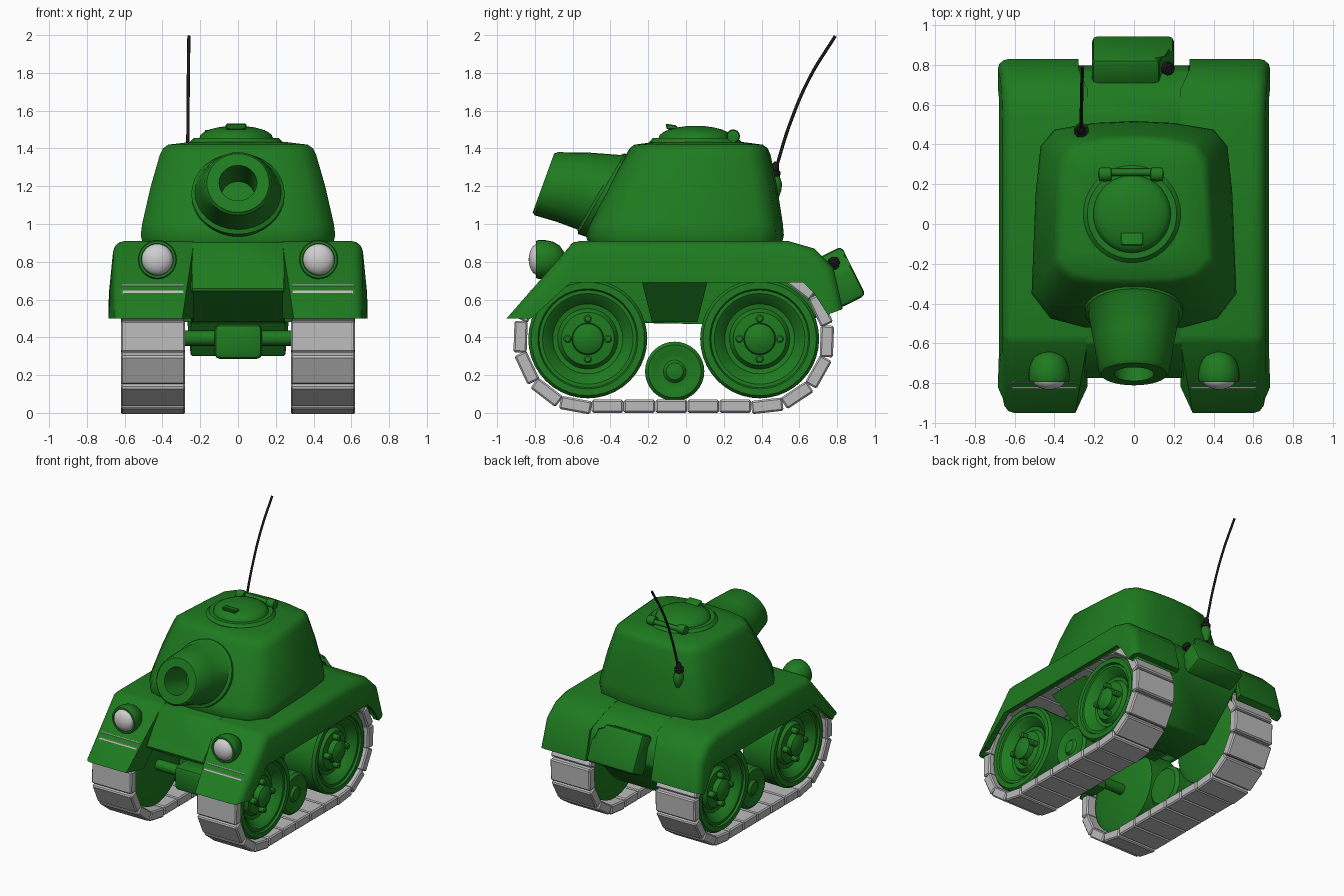
import bpy, bmesh, math
from mathutils import Matrix, Vector

if "Cube" in bpy.data.objects:
    bpy.data.objects.remove(bpy.data.objects["Cube"])


def material(name, rgb):
    m = bpy.data.materials.new(name)
    m.diffuse_color = (*rgb, 1)
    m.use_nodes = True
    m.node_tree.nodes["Principled BSDF"].inputs["Base Color"].default_value = m.diffuse_color
    return m


GREEN = material("army_green", (0.013, 0.197, 0.014))
GREY = material("track_grey", (0.5, 0.5, 0.5))
BLACK = material("black_rubber", (0.01, 0.01, 0.01))
LENS = material("lamp_lens", (0.62, 0.62, 0.62))


def finish(name, bm, mat, mirror=False, angle=35):
    bmesh.ops.recalc_face_normals(bm, faces=bm.faces)
    me = bpy.data.meshes.new(name)
    bm.to_mesh(me)
    bm.free()
    me.materials.append(mat)
    me.shade_smooth()
    me.set_sharp_from_angle(angle=math.radians(angle))
    ob = bpy.data.objects.new(name, me)
    bpy.context.collection.objects.link(ob)
    if mirror:
        ob.modifiers.new("mirror", 'MIRROR').use_mirror_merge = False
    return ob


def loft(bm, rings, cap=True):
    """Skin a list of equal closed rings."""
    vs = [[bm.verts.new(p) for p in r] for r in rings]
    for a, b in zip(vs, vs[1:]):
        n = len(a)
        for i in range(n):
            bm.faces.new((a[i], a[(i + 1) % n], b[(i + 1) % n], b[i]))
    if cap:
        bm.faces.new(vs[0])
        bm.faces.new(vs[-1])


def lathe(bm, profile, center, axis, n=32):
    """Turn (radius, height) points about an axis."""
    q = Vector(axis).to_track_quat('Z', 'Y')
    ring = lambda r, h: [Vector(center) + q @ Vector((max(r, .002) * math.cos(t), max(r, .002) * math.sin(t), h))
                         for t in (math.tau * i / n for i in range(n))]
    loft(bm, [ring(r, h) for r, h in profile])


def turned(name, profile, center, axis, mat, mirror=False, n=32):
    bm = bmesh.new()
    lathe(bm, profile, center, axis, n)
    return finish(name, bm, mat, mirror)


def prism(pts, x0, x1):
    bm = bmesh.new()
    loft(bm, [[(x, u, v) for u, v in pts] for x in (x0, x1)])
    return bm


def bevel(bm, width, seg=2, pick=lambda e: True):
    edges = [e for e in bm.edges if pick(e)]
    bmesh.ops.bevel(bm, geom=edges, offset=width, segments=seg, profile=0.5, affect='EDGES')


def dome(r, h, z0=0, n=6):
    return [(r * math.cos(i * math.pi / 2 / n), z0 + h * math.sin(i * math.pi / 2 / n)) for i in range(n + 1)]


# Central hull between the tracks, a little wider at the tail
hull = prism([(-.60, .905), (-.78, .65), (-.50, .48), (.10, .48), (.18, .30), (.52, .30),
              (.80, .64), (.77, .76), (.68, .86), (.55, .905)], -.25, .25)
for v in hull.verts:
    if v.co.y > .6:
        v.co.x *= 1.14
bevel(hull, .01, 1)
finish("hull", hull, GREEN)

# Fenders: beveled side bodies with a hollow wheel well
bm = prism([(-.95, .50), (-.60, .90), (-.56, .91), (.54, .91), (.68, .87), (.78, .77), (.83, .55),
            (.75, .52), (.68, .63), (.62, .69), (-.61, .69), (-.82, .50)], .235, .685)
outer = lambda c: c.x > .6 and (c.z > .75 or c.y < -.9 or c.y > .8)
bevel(bm, .055, 3, lambda e: all(outer(v.co) for v in e.verts))
for v in bm.verts:
    c = v.co
    if c.x > .5:
        c.x -= max(0, c.z - .62) * .1
        if c.y < -.85:
            c.x -= .025
    elif c.y < -.9:
        c.x += .06
    elif c.y > .7:
        c.x += .045
fender = finish("fenders", bm, GREEN)
well = finish("wheel_well_cutter", prism([(-.92, .47), (-.90, .505), (-.61, .82), (-.56, .85), (.52, .85),
              (.64, .82), (.73, .74), (.78, .60), (.78, .40), (-.90, .40)], .275, .637), GREEN)
well.hide_render = True
well.hide_viewport = True
cut = fender.modifiers.new("well", 'BOOLEAN')
cut.operation, cut.object, cut.solver = 'DIFFERENCE', well, 'EXACT'
fender.modifiers.new("mirror", 'MIRROR').use_mirror_merge = False

# Wedge brackets above the small wheels
bm = bmesh.new()
loft(bm, [[(.24, -.24, .72), (.56, -.24, .72), (.56, .12, .72), (.24, .12, .72)],
          [(.24, -.18, .48), (.34, -.18, .48), (.34, .06, .48), (.24, .06, .48)]])
finish("suspension_brackets", bm, GREEN, True)

# Turret: rounded trapezoid sections lofted upward
BASE = [(0, -.53), (.25, -.52), (.42, -.475), (.515, -.35), (.495, .15), (.47, .39), (.40, .475), (.2, .508), (0, .518)]
TOP = [(0, -.31), (.20, -.305), (.33, -.275), (.41, -.19), (.39, .12), (.37, .33), (.31, .405), (.17, .435), (0, .445)]


def section(t, s, z):
    half = [Vector(a).lerp(Vector(b), t) for a, b in zip(BASE, TOP)]
    full = half + [Vector((-p.x, p.y)) for p in half[-2:0:-1]]
    return [(p.x * s, (p.y - .06) * s + .06, z) for p in full]


bm = bmesh.new()
loft(bm, [section(0, .98, .90), section(0, 1, .94), section(.07, 1, 1.0), section(.55, 1.01, 1.2),
          section(.96, 1, 1.365), section(1, .97, 1.40), section(1, .90, 1.42), section(1, .6, 1.435)])
finish("turret", bm, GREEN, angle=45)


# Gun: tilted rings from the sloped mantlet to the hollow muzzle
def gun_ring(y, z, r, tilt, n=32):
    t = math.radians(tilt)
    return [(r * math.cos(a), y + r * math.sin(a) * math.sin(t), z + r * math.sin(a) * math.cos(t))
            for a in (math.tau * i / n for i in range(n))]


bm = bmesh.new()
loft(bm, [gun_ring(-.36, 1.13, .245, 30), gun_ring(-.448, 1.16, .247, 30), gun_ring(-.46, 1.168, .228, 30),
          gun_ring(-.60, 1.195, .202, 25), gun_ring(-.74, 1.213, .178, 20), gun_ring(-.755, 1.217, .165, 20),
          gun_ring(-.755, 1.217, .10, 20), gun_ring(-.50, 1.14, .09, 20)])
finish("gun", bm, GREEN)

# Hatch with hinge bar and handle
turned("hatch", [(.245, 1.41), (.245, 1.435), (.225, 1.455), (.205, 1.455)] + dome(.195, .065, 1.455),
       (-.01, .05, 0), (0, 0, 1), GREEN, n=36)
bm = bmesh.new()
lathe(bm, [(.018, -.15), (.018, .15)], (-.015, .26, 1.465), (1, 0, 0), 12)
for x in (-.145, .115):
    lathe(bm, [(0, -.035)] + [(.032, -.03), (.036, 0), (.032, .03)] + [(0, .035)], (x, .25, 1.465), (1, 0, 0), 14)
finish("hatch_hinge", bm, GREEN)
handle = prism([(-.11, 1.532), (-.10, 1.50), (-.04, 1.50), (-.05, 1.522)], -.065, .045)
bevel(handle, .006, 1)
finish("hatch_handle", handle, GREEN)

# Headlamps
turned("lamp_housings", [(.082, .125), (.085, .14), (.098, .14), (.103, .125), (.103, .09), (.095, .05),
                         (.075, .015), (.04, -.01), (0, -.02)], (.427, -.655, .812), (0, -1, 0), GREEN, True, 28)
turned("lamp_lenses", dome(.083, .05), (.427, -.783, .812), (0, -1, 0), LENS, True, 28)

# Road wheels, bolts and small idler wheels
WHEEL = [(.27, -.28), (.31, -.26), (.315, -.02), (.30, 0), (.265, 0), (.258, -.015), (.24, -.015), (.215, -.035),
         (.185, -.075), (.16, -.08), (.14, -.05), (.085, -.045), (.08, -.005), (.05, .012), (0, .018)]
for label, y in (("front", -.52), ("rear", .39)):
    turned(label + "_wheels", WHEEL, (.60, y, .392), (1, 0, 0), GREEN, True, 40)
    bm = bmesh.new()
    for k in range(4):
        a = k * math.pi / 2
        lathe(bm, [(.022, -.05), (.022, .005), (.014, .012)],
              (.59, y + .107 * math.cos(a), .392 + .107 * math.sin(a)), (1, 0, 0), 12)
    finish(label + "_wheel_bolts", bm, GREEN, True)
    turned(label + "_axle", [(.04, -.36), (.04, .36)], (0, y, .395), (1, 0, 0), GREEN, n=16)
turned("idler_wheels", [(.13, -.22), (.155, -.20), (.157, -.02), (.14, -.002), (.11, -.004), (.085, -.016),
                        (.06, -.012), (.045, .005), (0, .012)], (.54, -.06, .22), (1, 0, 0), GREEN, True, 32)

# Front gearbox on the axle
box = prism([(-.61, .285), (-.44, .285), (-.44, .47), (-.61, .47)], -.125, .128)
bevel(box, .03)
finish("gearbox", box, GREEN)

# Tracks: beveled links spaced along a stadium path
Y0, Y1, ZC, R, N = -.52, .39, .391, .356, 24
SPAN, ARC = Y1 - Y0, math.pi * R
PITCH = 2 * (SPAN + ARC) / N


def on_path(s):
    s %= 2 * (SPAN + ARC)
    if s < SPAN:
        return Y0 + s, ZC - R, 0
    if s < SPAN + ARC:
        a = (s - SPAN) / R
        return Y1 + R * math.sin(a), ZC - R * math.cos(a), a
    if s < 2 * SPAN + ARC:
        return Y1 - (s - SPAN - ARC), ZC + R, math.pi
    a = (s - 2 * SPAN - ARC) / R
    return Y0 - R * math.sin(a), ZC + R * math.cos(a), math.pi + a


bm = bmesh.new()
for i in range(N):
    y, z, a = on_path(.02 + (i + .5) * PITCH)
    M = Matrix.Translation((.45, y, z)) @ Matrix.Rotation(a, 4, 'X') @ Matrix.Diagonal((.34, PITCH - .002, .07, 1))
    bmesh.ops.create_cube(bm, size=1, matrix=M)
bevel(bm, .009, 1)
finish("tracks", bm, GREY, True, 25)

# Fuel can hung on the sloped rear, with its cap
CAN = Matrix.Translation((0, .818, .718)) @ Matrix.Rotation(math.radians(26.5), 4, 'X')
bm = prism([(-.21, -.145), (.20, -.145), (.20, .03), (.13, .085), (.13, .145), (-.21, .145)], -.078, .078)
bevel(bm, .025)
bm.transform(CAN @ Matrix.Rotation(-math.pi / 2, 4, 'Z'))
finish("fuel_can", bm, GREEN)
turned("fuel_cap", [(.022, -.02), (.022, .015), (.032, .018), (.032, .042), (.024, .05)],
       CAN @ Vector((.158, 0, .06)), (.4, -.3, .8), BLACK, n=14)

# Aerial: green mount, black base and a bent rod
turned("aerial_mount", [(.012, -.09), (.03, -.05), (.038, -.015), (.03, .02), (.022, .04)],
       (-.265, .47, 1.225), (0, -.1, 1), GREEN, n=16)
turned("aerial_base", [(.022, -.025), (.033, -.015), (.033, .01), (.022, .018), (.016, .05), (.01, .06)],
       (-.267, .468, 1.27), (0, .15, 1), BLACK, n=14)
cu = bpy.data.curves.new("aerial_rod", 'CURVE')
cu.dimensions, cu.bevel_depth, cu.bevel_resolution, cu.use_fill_caps = '3D', .0085, 2, True
sp = cu.splines.new('BEZIER')
path = [(-.267, .475, 1.29), (-.265, .55, 1.53), (-.263, .655, 1.775), (-.26, .79, 1.995)]
sp.bezier_points.add(len(path) - 1)
for p, co in zip(sp.bezier_points, path):
    p.co = co
    p.handle_left_type = p.handle_right_type = 'AUTO'
cu.materials.append(BLACK)
bpy.context.collection.objects.link(bpy.data.objects.new("aerial_rod", cu))
